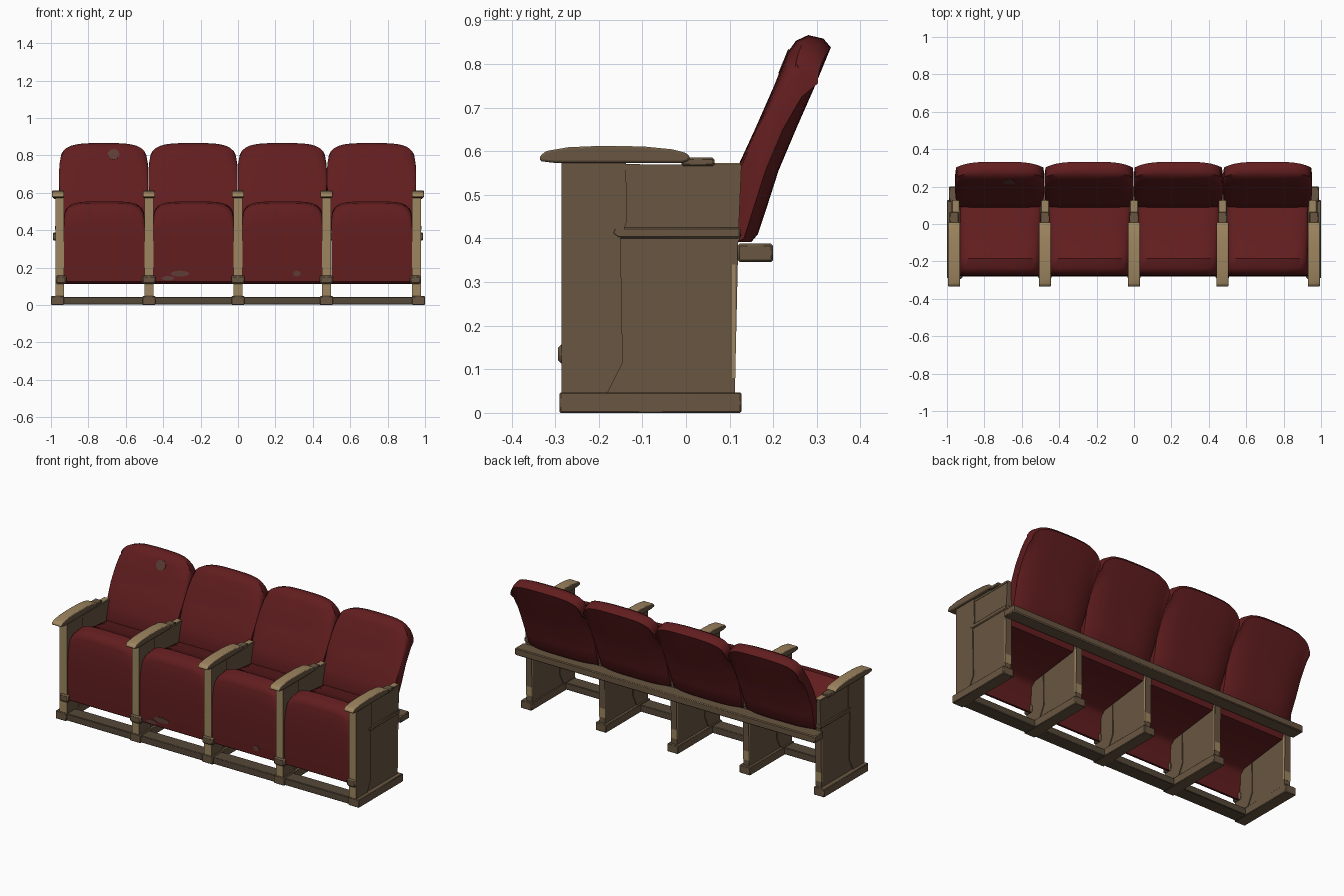
import bpy, bmesh, math
from mathutils import Matrix

if "Cube" in bpy.data.objects:
    bpy.data.objects.remove(bpy.data.objects["Cube"])


def material(name, rgb):
    m = bpy.data.materials.new(name)
    m.diffuse_color = (*rgb, 1)
    m.use_nodes = True
    m.node_tree.nodes["Principled BSDF"].inputs["Base Color"].default_value = m.diffuse_color
    return m


RED = material("red_upholstery", (0.122, 0.0125, 0.0135))
TAN = material("light_wood", (0.34, 0.235, 0.115))
BROWN = material("brown_wood", (0.138, 0.092, 0.052))
DARK = material("dark_wood", (0.09, 0.064, 0.04))
WORN = material("worn_patch", (0.11, 0.046, 0.037))


def finish(name, bm, mats, angle=35):
    bmesh.ops.recalc_face_normals(bm, faces=bm.faces[:])
    me = bpy.data.meshes.new(name)
    bm.to_mesh(me)
    bm.free()
    ob = bpy.data.objects.new(name, me)
    bpy.context.collection.objects.link(ob)
    for m in mats:
        me.materials.append(m)
    bpy.ops.object.select_all(action='DESELECT')
    ob.select_set(True)
    bpy.context.view_layer.objects.active = ob
    bpy.ops.object.shade_smooth_by_angle(angle=math.radians(angle))
    return ob


def bevel(ob, width, segments=1):
    b = ob.modifiers.new("bevel", 'BEVEL')
    b.width, b.segments = width, segments
    b.limit_method = 'ANGLE'
    return ob


def prism(name, cx, width, outline, mats):
    """Extrude a (y, z) outline along x."""
    bm = bmesh.new()
    ends = [[bm.verts.new((cx + s * width / 2, y, z)) for y, z in outline] for s in (-1, 1)]
    n = len(outline)
    for e in ends:
        bm.faces.new(e)
    for i in range(n):
        j = (i + 1) % n
        bm.faces.new((ends[0][i], ends[0][j], ends[1][j], ends[1][i]))
    return finish(name, bm, mats)


def box(name, x0, x1, y0, y1, z0, z1, mat):
    return prism(name, (x0 + x1) / 2, x1 - x0, [(y0, z0), (y1, z0), (y1, z1), (y0, z1)], [mat])


def loft(name, cx, half, section):
    """Cushion: sweep a (y, z) section that varies with u = -1..1 across x."""
    bm = bmesh.new()
    us = [math.sin(math.radians(a)) for a in range(-90, 91, 10)]
    rings = [[bm.verts.new((cx + half * u * k, y, z)) for y, z, k in section(u)] for u in us]
    for a, b in zip(rings, rings[1:]):
        for i in range(len(a)):
            j = (i + 1) % len(a)
            bm.faces.new((a[i], a[j], b[j], b[i]))
    bm.faces.new(rings[0])
    bm.faces.new(rings[-1])
    return finish(name, bm, [RED], 50)


def corner(u):
    """0 in the middle, 1 at the sides: rounded top corners."""
    return 1 - (1 - min(abs(u), 1) ** 5) ** 0.5


# Section points: y, z, share of the corner drop (seat) and width factor (backrest)
SEAT = [(-.255, .112, 0), (-.275, .125, 0), (-.279, .28, 0), (-.275, .42, .3), (-.268, .505, 1),
        (-.258, .532, 1), (-.235, .545, 1), (-.185, .553, 1), (-.172, .538, 1), (-.05, .495, .4),
        (.10, .455, 0), (.12, .40, 0), (.10, .325, 0), (-.21, .285, 0), (-.238, .26, 0),
        (-.245, .112, 0)]
BACK = [(.125, .40, 0, .95), (.092, .44, 0, .95), (.088, .455, 0, .95), (.112, .55, 0, .98),
        (.158, .65, 0, 1), (.202, .75, .3, 1), (.232, .825, .8, .99), (.252, .853, 1, .98),
        (.28, .866, 1, .97), (.315, .858, 1, .97), (.332, .838, 1, .98), (.296, .75, .3, 1),
        (.252, .65, 0, 1), (.212, .555, 0, 1), (.188, .48, 0, .97), (.165, .41, 0, .95),
        (.15, .392, 0, .95)]


def seat_section(u):
    c = corner(u)
    return [(y, z - .075 * c * d, 1) for y, z, d in SEAT]


def back_section(u):
    c = corner(u)
    out = []
    for i, (y, z, d, k) in enumerate(BACK):
        shift = -.03 * u ** 4 if i >= 8 else .008 * c
        out.append((y + shift, z - .075 * c * d - .008 * u * u * d, k))
    return out


# Cushions
for i, (seat_x, back_x) in enumerate(((-.715, -.718), (-.238, -.240), (.238, .237), (.715, .714))):
    loft(f"seat_{i + 1}", seat_x, .214, seat_section)
    loft(f"backrest_{i + 1}", back_x, .238, back_section)


# Worn spots in the fabric
def patch(name, x, y, z, rx, rz, tilt):
    bm = bmesh.new()
    m = (Matrix.Translation((x, y, z)) @ Matrix.Rotation(math.radians(90 - tilt), 4, 'X')
         @ Matrix.Diagonal((rx, rz, 1, 1)))
    bmesh.ops.create_cone(bm, cap_ends=True, segments=12, radius1=1, radius2=1, depth=.006, matrix=m)
    finish(name, bm, [WORN])


patch("backrest_wear", -.665, .2255, .805, .032, .03, 22)
patch("seat_wear_1", -.31, -.2765, .168, .05, .016, 0)
patch("seat_wear_2", -.375, -.2755, .143, .035, .012, 0)
patch("seat_wear_3", .315, -.2765, .168, .02, .015, 0)

# Dividers with feet and armrests
ARM = [(-.335, .577), (-.335, .588), (-.322, .6), (-.27, .609), (-.2, .612), (-.1, .611),
       (-.03, .604), (.0, .596), (.01, .586), (.005, .577), (-.01, .573), (-.3, .573)]
for i, x in enumerate((-.953, -.476, 0, .473, .955)):
    n = i + 1
    end = (i == 4) - (i == 0)
    foot_x = .965 * end if end else x
    arm_x = .962 * end if end else x
    bevel(box(f"foot_{n}", foot_x - .035, foot_x + .035, -.29, .127, 0, .047, BROWN), .003)
    # Front post, light on the front edge only
    post = prism(f"front_post_{n}", x, .048,
                 [(-.285, .045), (-.18, .045), (-.145, .115), (-.15, .4), (-.135, .44),
                  (-.138, .575), (-.285, .575)], [BROWN, TAN])
    for p in post.data.polygons:
        p.material_index = int(p.normal.y < -.9)
    # Recessed rear panel with a light strip near the rear edge
    prism(f"side_panel_{n}", x, .038,
          [(-.2, .045), (.112, .045), (.12, .4), (.127, .565), (-.2, .572)], [BROWN])
    box(f"panel_edge_strip_{n}", x - .0205, x + .0205, .105, .114, .08, .34, TAN)
    box(f"panel_cap_{n}", x - .021, x + .021, -.14, .127, .557, .569, BROWN)
    bevel(prism(f"panel_ledge_{n}", x, .05,
                [(-.17, .41), (-.155, .4), (.125, .4), (.125, .425), (-.165, .425)], [BROWN]), .004)
    # Armrest, darker on its flanks
    arm = prism(f"armrest_{n}", arm_x, .064, ARM, [TAN, BROWN])
    for p in arm.data.polygons:
        p.material_index = int(abs(p.normal.x) > .9 or p.normal.z < -.5)
    bevel(arm, .006, 2)
    bevel(box(f"armrest_tail_{n}", arm_x - .024, arm_x + .024, -.01, .065, .566, .585, BROWN), .004)
    box(f"armrest_strip_{n}", x - .016, x + .016, .06, .125, .566, .573, TAN)
    # Seat hinge brackets
    x0 = x - .022 if end < 0 else x - .036
    x1 = x + .022 if end > 0 else x + .036
    bevel(box(f"seat_bracket_{n}", x0, x1, -.293, -.235, .112, .158, BROWN), .008)

# Long rails
bevel(box("floor_rail", -.95, .95, -.282, -.2, .002, .043, DARK), .003)
bevel(box("back_rail", -.99, .99, .118, .2, .346, .388, BROWN), .005)
